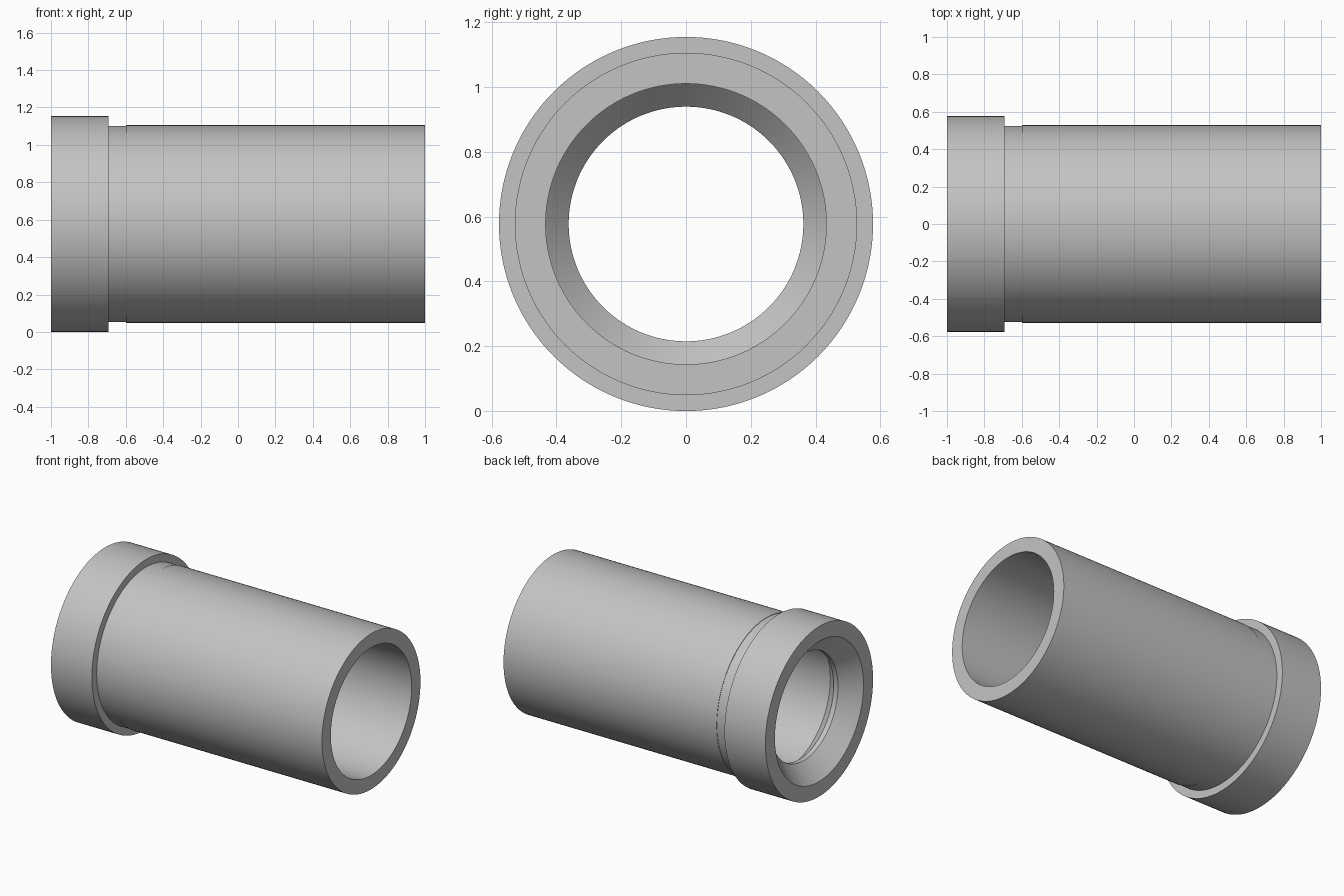
import bpy
import bmesh
from math import pi, radians
from mathutils import Vector

cube = bpy.data.objects.get("Cube")
if cube:
    bpy.data.objects.remove(cube, do_unlink=True)

COLLAR_R, BARREL_R, NECK_R = 0.577, 0.528, 0.525
MOUTH_R, THROAT_R, BORE_R = 0.475, 0.362, 0.433
SEGMENTS = 128

# Material
grey = bpy.data.materials.new("plain grey")
grey.use_nodes = True
colour = (0.55, 0.55, 0.55, 1)
grey.diffuse_color = colour
grey.node_tree.nodes["Principled BSDF"].inputs["Base Color"].default_value = colour


def lathe(name, profile):
    """Turn a closed (x, radius) profile around the x axis."""
    bm = bmesh.new()
    verts = [bm.verts.new((x, 0, r)) for x, r in profile]
    edges = [bm.edges.new((v, verts[i - 1])) for i, v in enumerate(verts)]
    bmesh.ops.spin(bm, geom=verts + edges, cent=(0, 0, 0), axis=(1, 0, 0),
                   angle=2 * pi, steps=SEGMENTS, use_duplicate=False)
    bmesh.ops.remove_doubles(bm, verts=bm.verts, dist=0.0005)
    bmesh.ops.recalc_face_normals(bm, faces=bm.faces)
    bmesh.ops.translate(bm, verts=bm.verts, vec=Vector((0, 0, COLLAR_R)))
    mesh = bpy.data.meshes.new(name)
    bm.to_mesh(mesh)
    bm.free()
    mesh.materials.append(grey)
    obj = bpy.data.objects.new(name, mesh)
    bpy.context.collection.objects.link(obj)
    bpy.ops.object.select_all(action="DESELECT")
    obj.select_set(True)
    bpy.context.view_layer.objects.active = obj
    bpy.ops.object.shade_smooth_by_angle(angle=radians(30))
    return obj


# Sleeve: collar, neck and barrel outside; bore, throat and flared mouth inside
lathe("collared_sleeve", [
    (-1, COLLAR_R), (-0.693, COLLAR_R),
    (-0.693, NECK_R), (-0.6, NECK_R),
    (-0.6, BARREL_R), (1, BARREL_R),
    (1, BORE_R), (-0.78, BORE_R),
    (-0.855, THROAT_R), (-0.887, THROAT_R),
    (-1, MOUTH_R),
])
